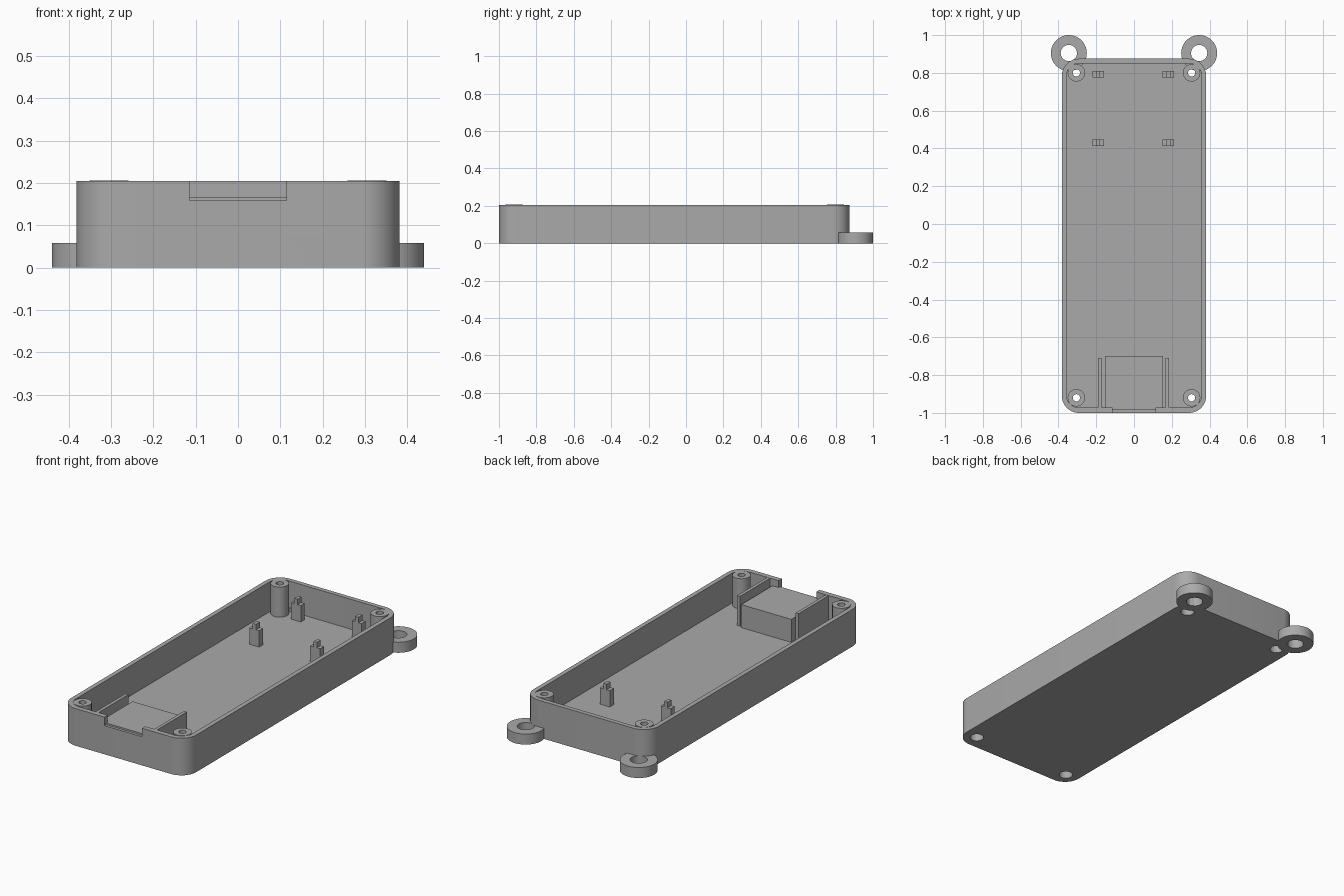
import bpy, bmesh, math

if "Cube" in bpy.data.objects:
    bpy.data.objects.remove(bpy.data.objects["Cube"])

H, FLOOR = 0.205, 0.04
grey = bpy.data.materials.new("plain grey plastic")
grey.use_nodes = True
COLOUR = (0.4, 0.4, 0.4, 1)
grey.diffuse_color = COLOUR
grey.node_tree.nodes["Principled BSDF"].inputs["Base Color"].default_value = COLOUR


def prism(name, outline, z0, z1):
    """Extrude a closed xy outline from z0 to z1."""
    bm = bmesh.new()
    base = bm.faces.new([bm.verts.new((x, y, z0)) for x, y in outline])
    top = bmesh.ops.extrude_face_region(bm, geom=[base])["geom"]
    bmesh.ops.translate(bm, vec=(0, 0, z1 - z0),
                        verts=[v for v in top if isinstance(v, bmesh.types.BMVert)])
    bmesh.ops.recalc_face_normals(bm, faces=bm.faces)
    me = bpy.data.meshes.new(name)
    bm.to_mesh(me)
    bm.free()
    me.materials.append(grey)
    ob = bpy.data.objects.new(name, me)
    bpy.context.collection.objects.link(ob)
    return ob


def rounded(x0, x1, y0, y1, r, n=10):
    pts = []
    corners = [(x1 - r, y1 - r), (x0 + r, y1 - r), (x0 + r, y0 + r), (x1 - r, y0 + r)]
    for q, (cx, cy) in enumerate(corners):
        for i in range(n + 1):
            a = math.pi / 2 * (q + i / n)
            pts.append((cx + r * math.cos(a), cy + r * math.sin(a)))
    return pts


def circle(cx, cy, r, n=40):
    return [(cx + r * math.cos(2 * math.pi * i / n), cy + r * math.sin(2 * math.pi * i / n))
            for i in range(n)]


def box(name, x0, x1, y0, y1, z0, z1):
    return prism(name, [(x0, y0), (x1, y0), (x1, y1), (x0, y1)], z0, z1)


def combine(ob, others, mode="DIFFERENCE"):
    """Apply booleans and drop the helper objects."""
    for c in others:
        mod = ob.modifiers.new("cut", "BOOLEAN")
        mod.operation, mod.object, mod.solver = mode, c, "EXACT"
        bpy.context.view_layer.objects.active = ob
        bpy.ops.object.modifier_apply(modifier=mod.name)
        bpy.data.objects.remove(c)


def smooth(ob):
    bpy.ops.object.select_all(action="DESELECT")
    ob.select_set(True)
    bpy.context.view_layer.objects.active = ob
    bpy.ops.object.shade_smooth_by_angle(angle=math.radians(30))


SCREWS = [(sx * 0.305, y) for sx in (-1, 1) for y in (-0.92, 0.80)]


def screw_cutters():
    cuts = []
    for x, y in SCREWS:
        cuts.append(prism("screw_cutter", circle(x, y, 0.019), -0.1, 0.4))
        cuts.append(prism("head_cutter", circle(x, y, 0.035), -0.1, 0.06))
    return cuts


# Open tray with a notch in the front wall
case = prism("case_tray", rounded(-0.382, 0.382, -1.0, 0.875, 0.09), 0, H)
combine(case, [prism("cavity", rounded(-0.357, 0.357, -0.972, 0.85, 0.065), FLOOR, 0.4),
               box("notch", -0.115, 0.115, -1.1, -0.96, 0.158, 0.4)] + screw_cutters())
smooth(case)

# Screw bosses in the corners
for i, (x, y) in enumerate(SCREWS):
    boss = prism(f"screw_boss_{i + 1}", circle(x, y, 0.046), FLOOR - 0.01, H + 0.001)
    combine(boss, [prism("bore", circle(x, y, 0.019), -0.1, 0.4),
                   prism("head_bore", circle(x, y, 0.035), -0.1, 0.06)])
    smooth(boss)

# Mounting eyelets at the back
for side, s in (("left", 1), ("right", -1)):
    eyelet = prism(f"{side}_mounting_eyelet", circle(s * 0.345, 0.905, 0.095, 56), 0, 0.058)
    combine(eyelet, [prism("eyelet_bore", circle(s * 0.345, 0.905, 0.043), -0.1, 0.2)])
    smooth(eyelet)

# Connector platform and its side rails
box("connector_platform", -0.153, 0.153, -0.985, -0.70, FLOOR - 0.01, 0.167)
for side, x in (("left", 0.177), ("right", -0.181)):
    box(f"{side}_rail", x - 0.009, x + 0.009, -0.98, -0.71, FLOOR - 0.01, H - 0.001)

# Stepped board posts with a narrow peg on top
for side, x in (("left", 0.182), ("right", -0.19)):
    for end, y in (("back", 0.793), ("middle", 0.43)):
        post = box(f"{side}_{end}_post", x - 0.03, x + 0.03, y - 0.017, y + 0.017,
                   FLOOR - 0.01, 0.13)
        combine(post, [box("peg", x - 0.01, x + 0.01, y - 0.017, y + 0.017, 0.1, 0.16)],
                "UNION")
